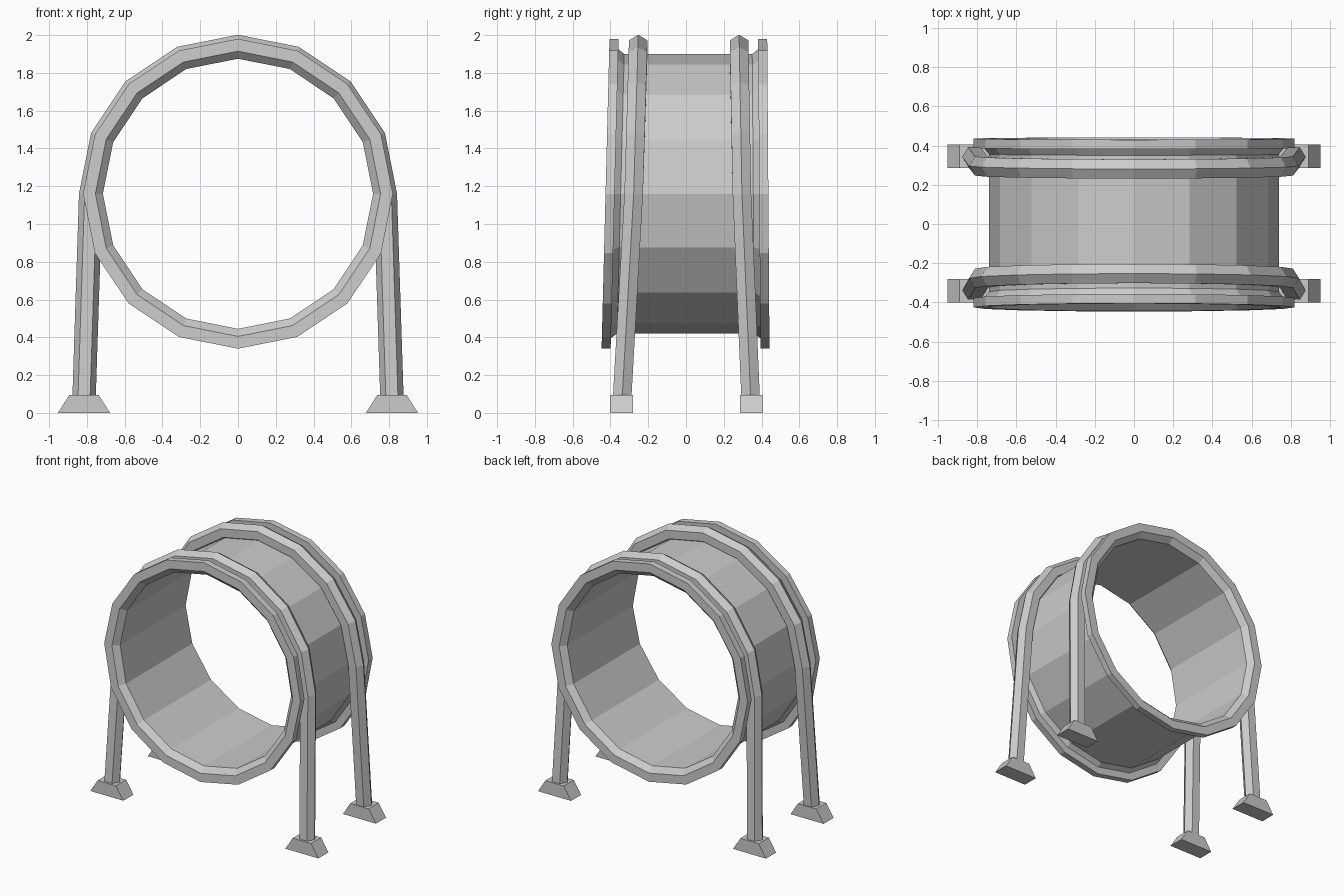
import bpy, bmesh
from math import sin, cos, pi
from mathutils import Vector

cube = bpy.data.objects.get("Cube")
if cube:
    bpy.data.objects.remove(cube, do_unlink=True)

SIDES = 16
CENTRE = 1.16

grey = bpy.data.materials.new("plain grey")
grey.use_nodes = True
grey.diffuse_color = (0.6, 0.6, 0.6, 1)
grey.node_tree.nodes["Principled BSDF"].inputs["Base Color"].default_value = (0.6, 0.6, 0.6, 1)


def skin(name, rings, closed):
    """Join cross-section rings with quads; cap the ends of an open run."""
    bm = bmesh.new()
    rows = [[bm.verts.new(p) for p in ring] for ring in rings]
    n = len(rows[0])
    for i in range(len(rows) if closed else len(rows) - 1):
        a, b = rows[i], rows[(i + 1) % len(rows)]
        for j in range(n):
            k = (j + 1) % n
            bm.faces.new((a[j], a[k], b[k], b[j]))
    if not closed:
        bm.faces.new(rows[0])
        bm.faces.new(rows[-1])
    bmesh.ops.recalc_face_normals(bm, faces=bm.faces)
    mesh = bpy.data.meshes.new(name)
    bm.to_mesh(mesh)
    bm.free()
    mesh.materials.append(grey)
    obj = bpy.data.objects.new(name, mesh)
    bpy.context.collection.objects.link(obj)
    return obj


# Drum with a flanged rim on each end: (radius, depth in from the end)
half_profile = [(0.715, 0.04), (0.755, 0), (0.82, 0), (0.82, 0.048), (0.765, 0.048), (0.74, 0.08)]


def drum_ring(angle):
    ring = []
    for back in (False, True):
        for r, depth in (reversed(half_profile) if back else half_profile):
            z = CENTRE + r * cos(angle)
            drop = (1.98 - z) / 1.64
            y = 0.43 + 0.012 * drop - depth if back else -0.405 - 0.042 * drop + depth
            ring.append((r * sin(angle), y, z))
    return ring


skin("drum", [drum_ring(2 * pi * i / SIDES) for i in range(SIDES)], True)


# Arched supports with a six-sided section, and their feet
def section(centre, outward):
    across = Vector((0, 1, 0))
    pts = [(0.062, 0), (0.032, 0.049), (-0.032, 0.049), (-0.062, 0), (-0.032, -0.049), (0.032, -0.049)]
    return [centre + outward * u + across * v for u, v in pts]


def support(name, y_top, y_mid, y_low):
    r = 0.78
    rings = [section(Vector((0.815, y_low, 0.08)), Vector((1, 0, 0)))]
    for i in range(SIDES // 2 + 1):
        a = 2 * pi * i / SIDES
        out = Vector((cos(a), 0, sin(a)))
        y = y_mid + (y_top - y_mid) * sin(a)
        rings.append(section(Vector((0, y, CENTRE)) + out * r, out))
    rings.append(section(Vector((-0.815, y_low, 0.08)), Vector((-1, 0, 0))))
    skin(name + "_support", rings, False)


def foot(name, x, y):
    outline = [(-0.138, 0), (0.138, 0), (0.077, 0.096), (-0.077, 0.096)]
    skin(name + "_foot", [[(x + u, y + s, z) for u, z in outline] for s in (-0.06, 0.06)], False)


for name, ys in (("front", (-0.253, -0.277, -0.338)), ("back", (0.281, 0.296, 0.342))):
    support(name, *ys)
    for side, x in (("left", 0.815), ("right", -0.815)):
        foot(name + "_" + side, x, ys[2] * 1.01)
